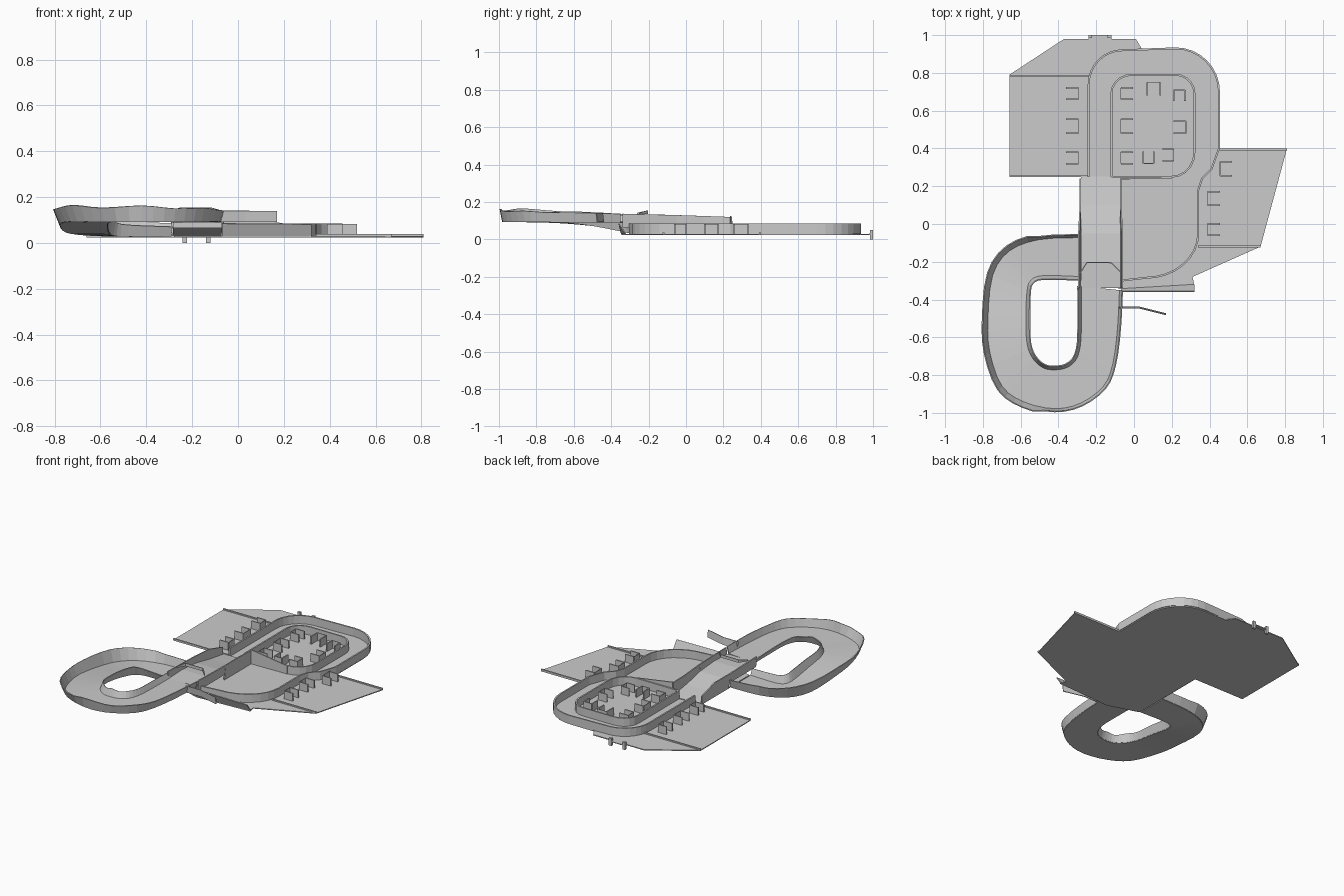
import bpy, bmesh, math
from mathutils import Vector

if "Cube" in bpy.data.objects:
    bpy.data.objects.remove(bpy.data.objects["Cube"])

G = 0.03  # ground level


def mesh_object(name, verts, faces, thick=0.0):
    me = bpy.data.meshes.new(name)
    me.from_pydata([tuple(v) for v in verts], [], faces)
    bm = bmesh.new()
    bm.from_mesh(me)
    bmesh.ops.recalc_face_normals(bm, faces=bm.faces)
    bm.to_mesh(me)
    bm.free()
    ob = bpy.data.objects.new(name, me)
    bpy.context.collection.objects.link(ob)
    if thick:
        m = ob.modifiers.new("thickness", 'SOLIDIFY')
        m.thickness = thick
        m.offset = 0
    return ob


def ribbon(name, a, b, thick=0.006):
    n = len(a)
    return mesh_object(name, list(a) + list(b),
                       [(i, i + 1, n + i + 1, n + i) for i in range(n - 1)], thick)


def smooth(pts, n=3):
    p = [Vector(q) for q in pts]
    out = []
    for i in range(len(p) - 1):
        a, b, c, d = p[max(i - 1, 0)], p[i], p[i + 1], p[min(i + 2, len(p) - 1)]
        for k in range(n):
            t = k / n
            out.append(0.5 * (2 * b + (c - a) * t + (2 * a - 5 * b + 4 * c - d) * t * t
                              + (3 * b - a - 3 * c + d) * t ** 3))
    return out + [p[-1]]


def wall(name, pts, top=0.085, thick=0.01):
    return ribbon(name, [(x, y, G) for x, y in pts], [(x, y, top) for x, y in pts], thick)


def box(name, x0, x1, y0, y1, z0, z1):
    v = [(x, y, z) for x in (x0, x1) for y in (y0, y1) for z in (z0, z1)]
    f = [(0, 1, 3, 2), (4, 6, 7, 5), (0, 4, 5, 1), (2, 3, 7, 6), (0, 2, 6, 4), (1, 5, 7, 3)]
    return mesh_object(name, v, f)


def arc(cx, cy, rx, ry, a0, a1, n=8):
    return [(cx + rx * math.cos(math.radians(a0 + (a1 - a0) * i / n)),
             cy + ry * math.sin(math.radians(a0 + (a1 - a0) * i / n))) for i in range(n + 1)]


# Ground slab with paddocks either side
ne_corner = arc(0.22, 0.70, 0.23, 0.23, 90, 0)
outline = [(-.28, .25), (-.66, .25), (-.66, .79), (-.37, .98), (.01, .98), (.04, .93)] + ne_corner + \
          [(.45, .40), (.81, .40), (.67, -.12), (.31, -.28), (.32, -.325), (-.07, -.345), (-.28, -.28),
           (-.28, -.06)]
n = len(outline)
mesh_object("ground", [(x, y, z) for z in (G - .006, G) for x, y in outline],
            [tuple(range(n))[::-1], tuple(range(n, 2 * n))] +
            [(i, (i + 1) % n, n + (i + 1) % n, n + i) for i in range(n)])

# Low loop walls
outer = [(-.24, .25)] + arc(-.06, .74, .18, .18, 180, 90) + ne_corner + \
        [(.45, .40), (.41, .29), (.36, .24), (.34, .18)] + arc(.06, -.05, .28, .235, 0, -90)
outer += [(-.07, -.30)]
wall("low_loop_outer_wall", outer)
inner = [(-.12, .25)] + arc(-.01, .69, .11, .10, 180, 90, 5) + arc(.22, .69, .10, .10, 90, 0, 5) + \
        arc(.20, .38, .12, .13, 0, -90, 5) + [(-.12, .25)]
wall("infield_wall", inner)

# Tall partition south of the infield
ribbon("infield_partition", [(-.07, .24, G), (.20, .245, G)],
       [(-.07, .24, .125), (.20, .245, .085)], .008)

# Paddock boundary rails
for i, (p, q) in enumerate([((-.66, .785), (-.24, .785)), ((-.66, .253), (-.24, .253)),
                            ((.45, .395), (.81, .395)), ((.34, -.12), (.67, -.12))]):
    wall("boundary_rail_%d" % i, [p, q], G + .008, .01)


# Stalls: two side panels and a panel joining them at the track end
def stall_x(x0, x1, y0, y1, back):
    for y in (y0, y1):
        box("stall_side", x0, x1, y - .004, y + .004, G, .083)
    box("stall_end", back - .002, back + .002, y0, y1, G, .083)


def stall_y(x0, x1, y0, y1, back):
    for x in (x0, x1):
        box("stall_side", x - .004, x + .004, y0, y1, G, .083)
    box("stall_end", x0, x1, back - .002, back + .002, G, .083)


for y0, y1 in ((.66, .72), (.48, .555), (.32, .38)):
    stall_x(-.36, -.295, y0, y1, -.295)
    stall_x(-.07, -.005, y0, y1, -.07)
stall_x(.21, .275, .48, .545, .275)
stall_x(.15, .21, .335, .395, .21)
stall_x(.455, .52, .255, .33, .455)
stall_x(.39, .455, .10, .17, .39)
stall_x(.39, .455, -.06, .0, .39)
stall_y(.07, .14, .68, .75, .75)
stall_y(.21, .27, .65, .71, .71)
stall_y(.05, .105, .32, .385, .32)

# Raised loop: outer xy, inner xy, floor height, wall height
stations = [
    (-.29, -.07, -.29, -.28, .030, .055), (-.50, -.08, -.48, -.275, .030, .065),
    (-.66, -.14, -.545, -.30, .035, .075), (-.75, -.27, -.565, -.36, .048, .080),
    (-.775, -.50, -.57, -.50, .075, .070), (-.765, -.68, -.565, -.63, .090, .060),
    (-.70, -.86, -.535, -.71, .095, .070), (-.58, -.945, -.48, -.76, .095, .058),
    (-.42, -.98, -.42, -.77, .095, .068), (-.28, -.95, -.36, -.76, .095, .055),
    (-.16, -.86, -.31, -.72, .095, .058), (-.11, -.74, -.285, -.64, .095, .050),
    (-.085, -.55, -.28, -.50, .093, .050), (-.075, -.35, -.28, -.33, .092, .045)]
o = smooth([(s[0], s[1], s[4]) for s in stations])
i_ = smooth([(s[2], s[3], s[4]) for s in stations])
h = [v.x for v in smooth([(s[5], 0, 0) for s in stations])]
o_top, i_top = [], []
for a, b, k in zip(o, i_, h):
    d = (a - b).normalized()
    lean = .028 if a.x < -.5 else .014
    o_top.append(a + d * lean + Vector((0, 0, k)))
    i_top.append(b - d * .018 + Vector((0, 0, k * .75)))
ribbon("raised_loop_floor", o, i_)
ribbon("raised_loop_outer_wall", o, o_top)
ribbon("raised_loop_inner_wall", i_, i_top)

# Bridge deck and ramp down to the low loop
ys = [(-.34, .092), (-.20, .097), (-.05, .085), (.10, .055), (.25, G + .002)]
ribbon("ramp_deck", [(-.28, y, z) for y, z in ys], [(-.072, y, z) for y, z in ys])
box("bridge_beam", -.285, -.072, -.33, -.30, .065, .09)
for name, x, lean in (("ramp_east_wall", -.07, .008), ("ramp_west_wall", -.284, -.008)):
    ribbon(name, [(x, -.05, G), (x, .10, G), (x, .24, G)],
           [(x + lean, -.05, .13), (x, .10, .125), (x, .24, .12 if x > -.1 else .085)], .008)
    ribbon(name + "_bridge", [(x, -.34, .065), (x, -.05, .065)],
           [(x + lean, -.34, .137), (x + lean, -.05, .13)], .008)

# Crest gantry with angled wings
crest = [(-.285, -.26), (-.25, -.205), (-.12, -.205), (-.075, -.25)]
ribbon("crest_gantry", [(x, y, .135) for x, y in crest],
       [(x, y, .155 if -.26 < x < -.1 else .142) for x, y in crest], .006)

# Flared guard wings on the south side
ribbon("lower_guard_wing", [(-.07, -.345, G), (.32, -.322, G)],
       [(-.07, -.358, .085), (.32, -.358, .082)])
up = [(-.08, -.44), (.03, -.44), (.17, -.475)]
ribbon("upper_guard_wing", [(x, y, .092) for x, y in up],
       [(x, y - .006, .14) for x, y in up], .005)

# Gate posts at the north edge
for x in (-.232, -.130):
    box("gate_post", x - .01, x + .01, .984, 1.0, 0, .05)
box("gate_sill", -.24, -.12, .978, 1.0, G - .004, G + .001)
